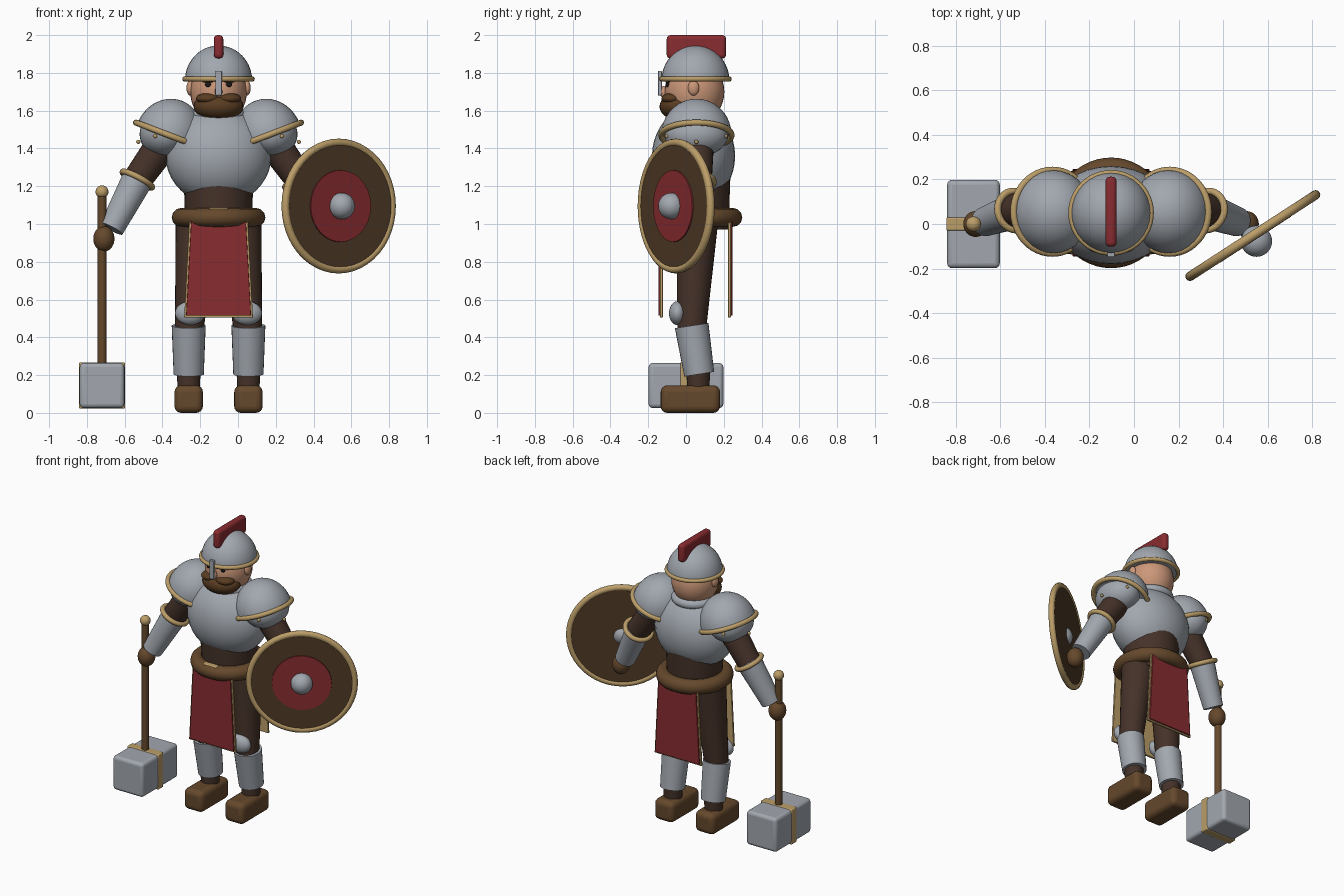
import bpy, bmesh
from math import radians, sin, cos
from mathutils import Vector

cube = bpy.data.objects.get("Cube")
if cube:
    bpy.data.objects.remove(cube, do_unlink=True)


def material(name, rgb):
    m = bpy.data.materials.new(name)
    m.use_nodes = True
    m.diffuse_color = (*rgb, 1)
    m.node_tree.nodes["Principled BSDF"].inputs["Base Color"].default_value = (*rgb, 1)
    return m


STEEL = material("steel", (.36, .39, .43))
GOLD = material("gold", (.50, .34, .14))
RED = material("red cloth", (.25, .025, .03))
CLOTH = material("dark cloth", (.06, .032, .022))
LEATHER = material("brown leather", (.13, .065, .025))
HAIR = material("beard brown", (.10, .045, .015))
WOOD = material("shield wood", (.08, .042, .02))
SKIN = material("skin", (.60, .31, .19))
BLACK = material("eye black", (.01, .01, .01))

CX, CY = -.103, .05          # body axis


def finish(name, mat):
    ob = bpy.context.object
    ob.name = name
    ob.data.materials.append(mat)
    bpy.ops.object.shade_smooth_by_angle(angle=radians(35))
    return ob


def ball(name, mat, loc, rad, rot=(0, 0, 0), cut=None):
    """Ellipsoid, optionally capped flat below a local height."""
    bpy.ops.mesh.primitive_uv_sphere_add(segments=32, ring_count=20, location=loc, rotation=rot)
    ob = bpy.context.object
    bm = bmesh.new()
    bm.from_mesh(ob.data)
    bmesh.ops.scale(bm, vec=rad, verts=bm.verts)
    if cut is not None:
        geom = bm.verts[:] + bm.edges[:] + bm.faces[:]
        cutres = bmesh.ops.bisect_plane(bm, geom=geom, plane_co=(0, 0, cut),
                                        plane_no=(0, 0, 1), clear_inner=True)
        edges = [e for e in cutres["geom_cut"] if isinstance(e, bmesh.types.BMEdge)]
        bmesh.ops.contextual_create(bm, geom=edges)
    bm.to_mesh(ob.data)
    bm.free()
    return finish(name, mat)


def tube(name, mat, a, b, ra, rb):
    """Tapered cylinder from a to b."""
    a, b = Vector(a), Vector(b)
    rot = (b - a).to_track_quat('Z', 'Y').to_euler()
    bpy.ops.mesh.primitive_cone_add(vertices=28, radius1=ra, radius2=rb, depth=(b - a).length,
                                    location=(a + b) / 2, rotation=rot)
    return finish(name, mat)


def ring(name, mat, loc, major, minor, rot=(0, 0, 0)):
    bpy.ops.mesh.primitive_torus_add(major_segments=48, minor_segments=12, location=loc,
                                     rotation=rot, major_radius=major, minor_radius=minor)
    return finish(name, mat)


def box(name, mat, loc, half, bevel):
    bpy.ops.mesh.primitive_cube_add(size=2, location=loc)
    ob = bpy.context.object
    ob.data.transform(ob.matrix_basis.Diagonal((*half, 1)))
    mod = ob.modifiers.new("rounding", 'BEVEL')
    mod.width, mod.segments = bevel, 4
    return finish(name, mat)


def panel(name, mat, y, grow, thick):
    """Hanging trapezoid of cloth, wider at the hem."""
    ob = box(name, mat, (CX, y, .765), (1, thick, .25 + grow), .003)
    for v in ob.data.vertices:
        v.co.x *= (.145 if v.co.z > 0 else .172) + grow
    return ob


# Torso
ball("breastplate", STEEL, (CX, .04, 1.36), (.28, .22, .26), cut=-.225)
ring("collar", STEEL, (CX, CY, 1.575), .12, .03)
tube("abdomen", CLOTH, (CX, CY, .97), (CX, CY, 1.25), .175, .185)
ring("belt", LEATHER, (CX, CY, 1.035), .198, .05)
box("buckle", GOLD, (CX, -.15, 1.037), (.052, .02, .048), .008)

# Tabards: gold lining with a red outer face
for label, y, d in (("front", -.13, -1), ("back", .23, 1)):
    panel(label + "_tabard_lining", GOLD, y, .01, .007)
    panel(label + "_tabard", RED, y + d * .009, 0, .007)

# Head
ball("head", SKIN, (CX, .045, 1.70), (.15, .158, .17))
ball("beard", HAIR, (CX, -.035, 1.622), (.132, .105, .074))
ball("nose", SKIN, (CX, -.118, 1.70), (.02, .025, .03))
for s, label in ((-1, "right"), (1, "left")):
    ball(label + "_ear", SKIN, (CX + s * .15, .04, 1.72), (.02, .03, .04))
    ball(label + "_eye", BLACK, (CX + s * .055, -.098, 1.738), (.016, .01, .013))
    ball(label + "_brow", HAIR, (CX + s * .055, -.096, 1.755), (.03, .014, .008))
    ball(label + "_moustache", HAIR, (CX + s * .055, -.075, 1.664), (.065, .055, .03))

# Helmet
ball("helmet", STEEL, (CX, CY, 1.76), (.178, .18, .185), cut=0)
ring("helmet_brim", GOLD, (CX, CY, 1.768), .178, .014)
box("nose_guard", STEEL, (CX, -.138, 1.745), (.017, .01, .065), .004)
box("crest", RED, (CX, CY + .005, 1.938), (.025, .157, .062), .02)

# Arms and legs, mirrored about the body axis
for s, label in ((-1, "right_"), (1, "left_")):
    def at(x, y, z):
        return (CX + s * x, y, z)

    # Shoulder armour
    tilt = (0, radians(-21) * s, 0)
    ball(label + "pauldron", STEEL, at(.263, .055, 1.47), (.178, .187, .195), tilt, cut=0)
    ring(label + "pauldron_rim", GOLD, at(.263, .055, 1.47), .186, .016, tilt)
    ball(label + "pauldron_lame", STEEL, at(.288, .055, 1.475), (.13, .17, .12))
    for x, y, z in ((.425, .055, 1.435), (.335, -.1, 1.465), (.335, .21, 1.465)):
        ball(label + "rivet", GOLD, at(x, y, z), (.011, .011, .011))

    # Arm
    elbow, wrist = at(.43, .06, 1.235), at(.567, .01, .975)
    tube(label + "upper_arm", CLOTH, at(.27, .06, 1.46), elbow, .09, .077)
    tube(label + "bracer", STEEL, elbow, wrist, .083, .066)
    axis = (Vector(wrist) - Vector(elbow)).to_track_quat('Z', 'Y').to_euler()
    ring(label + "bracer_ring", GOLD, elbow, .088, .016, axis)
    ball(label + "hand", LEATHER, at(.607, 0, .922), (.056, .058, .068))

    # Leg
    tube(label + "thigh", CLOTH, at(.115, .06, 1.03), at(.155, .03, .44), .112, .076)
    ball(label + "knee_guard", STEEL, at(.15, -.045, .528), (.08, .045, .063))
    tube(label + "greave", STEEL, at(.158, .03, .462), at(.158, .07, .205), .09, .08)
    tube(label + "ankle", CLOTH, at(.158, .065, .28), at(.158, .065, .1), .065, .058)
    box(label + "boot", LEATHER, at(.158, .023, .073), (.075, .157, .073), .035)

# Hammer
HX = -.72
tube("hammer_handle", LEATHER, (HX, 0, .2), (HX, 0, 1.16), .023, .023)
ball("hammer_pommel", GOLD, (HX, 0, 1.17), (.034, .034, .034))
box("hammer_head", STEEL, (HX, 0, .145), (.118, .198, .119), .022)
box("hammer_band", GOLD, (HX, 0, .145), (.122, .03, .123), .008)

# Shield, built outward along its facing direction
turn = radians(33)
facing = Vector((sin(turn), -cos(turn), 0))
centre = Vector((.533, -.052, 1.095))
tube("shield_board", WOOD, centre - facing * .015, centre + facing * .015, .338, .338)
tube("shield_disc", RED, centre, centre + facing * .022, .193, .190)
ring("shield_rim", GOLD, centre, .336, .021, facing.to_track_quat('Z', 'Y').to_euler())
ball("shield_boss", STEEL, centre + facing * .03, (.07, .07, .07))
